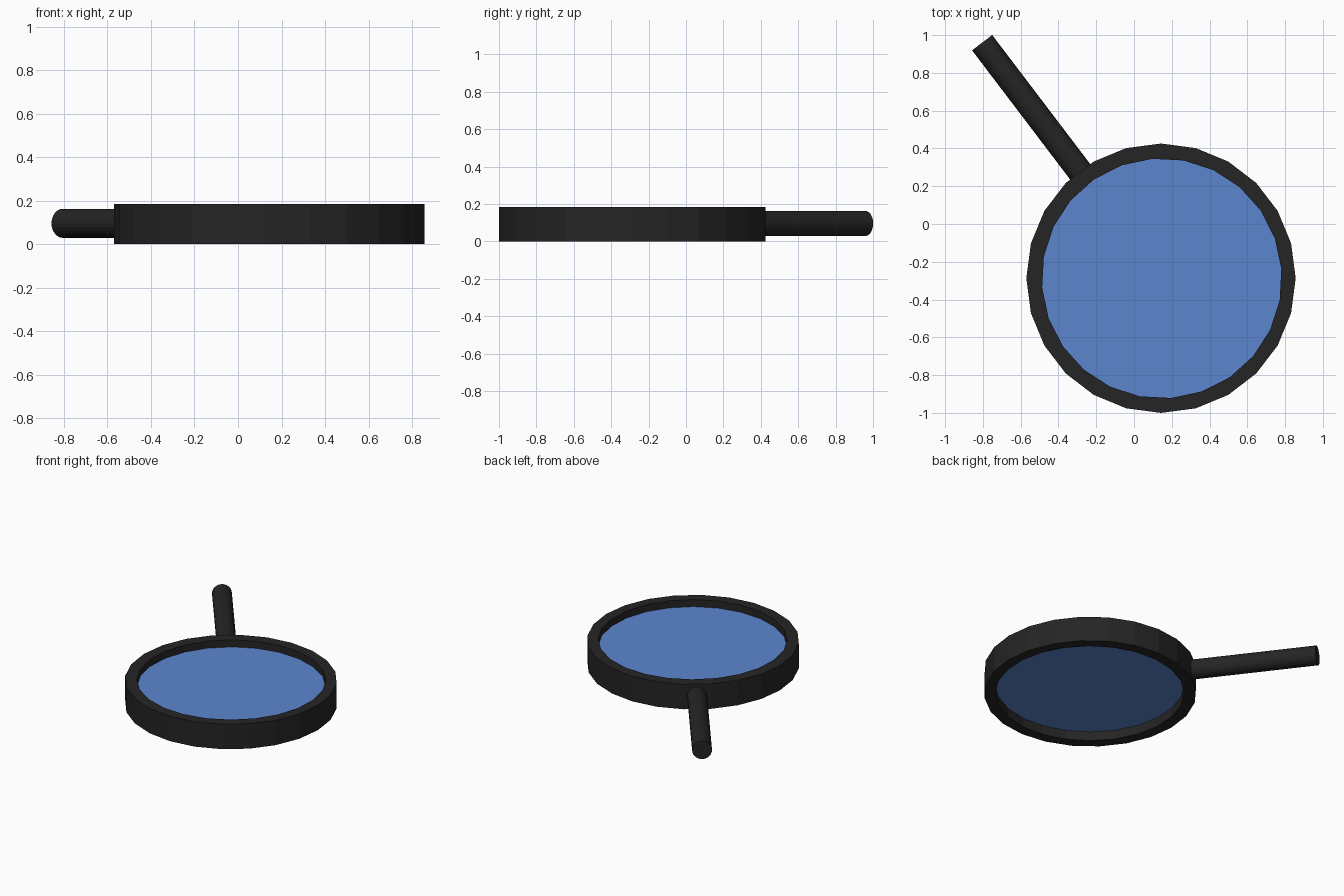
import bpy, bmesh
from math import cos, sin, pi, radians
from mathutils import Vector

if "Cube" in bpy.data.objects:
    bpy.data.objects.remove(bpy.data.objects["Cube"])

SIDES = 24
CENTRE = Vector((0.143, -0.287, 0))
TWIST = radians(4.5)      # hole and lens are turned slightly against the rim


def colour(obj, name, rgb):
    mat = bpy.data.materials.get(name) or bpy.data.materials.new(name)
    mat.diffuse_color = (*rgb, 1)
    mat.use_nodes = True
    mat.node_tree.nodes["Principled BSDF"].inputs["Base Color"].default_value = mat.diffuse_color
    obj.data.materials.append(mat)


def mesh_object(bm, name, location):
    bmesh.ops.recalc_face_normals(bm, faces=bm.faces[:])
    mesh = bpy.data.meshes.new(name)
    bm.to_mesh(mesh)
    bm.free()
    obj = bpy.data.objects.new(name, mesh)
    obj.location = location
    bpy.context.collection.objects.link(obj)
    return obj


def loop(bm, radius, z, turn=0, dx=0, dy=0):
    steps = [turn + 2 * pi * i / SIDES for i in range(SIDES)]
    return [bm.verts.new((dx + radius * cos(a), dy + radius * sin(a), z)) for a in steps]


BLACK = (0.018, 0.018, 0.018)

# Rim: four loops bridged into a closed ring
bm = bmesh.new()
loops = [loop(bm, 0.713, 0), loop(bm, 0.713, 0.185),
         loop(bm, 0.635, 0.185, TWIST, 0.004, -0.001),
         loop(bm, 0.635, 0, TWIST, 0.004, -0.001)]
for k in range(4):
    a, b = loops[k], loops[(k + 1) % 4]
    for i in range(SIDES):
        j = (i + 1) % SIDES
        bm.faces.new((a[i], a[j], b[j], b[i]))
rim = mesh_object(bm, "rim", CENTRE)
colour(rim, "black", BLACK)

# Lens: flat disc recessed inside the rim
bpy.ops.mesh.primitive_cylinder_add(vertices=SIDES, radius=0.636, depth=0.065)
lens = bpy.context.object
lens.name = "lens"
lens.location = CENTRE + Vector((0.004, -0.001, 0.1))
lens.rotation_euler.z = TWIST
colour(lens, "blue_glass", (0.105, 0.238, 0.624))

# Handle: round bar pointing radially away from the rim
tip = Vector((-0.804, 0.96, 0.096))
inward = (CENTRE - tip).to_2d().to_3d().normalized()
length = (CENTRE - tip).to_2d().length - 0.67
bpy.ops.mesh.primitive_cylinder_add(vertices=SIDES, radius=0.067, depth=length)
handle = bpy.context.object
handle.name = "handle"
handle.location = tip + inward * length / 2
handle.rotation_euler = inward.to_track_quat('Z', 'Y').to_euler()
colour(handle, "black", BLACK)
